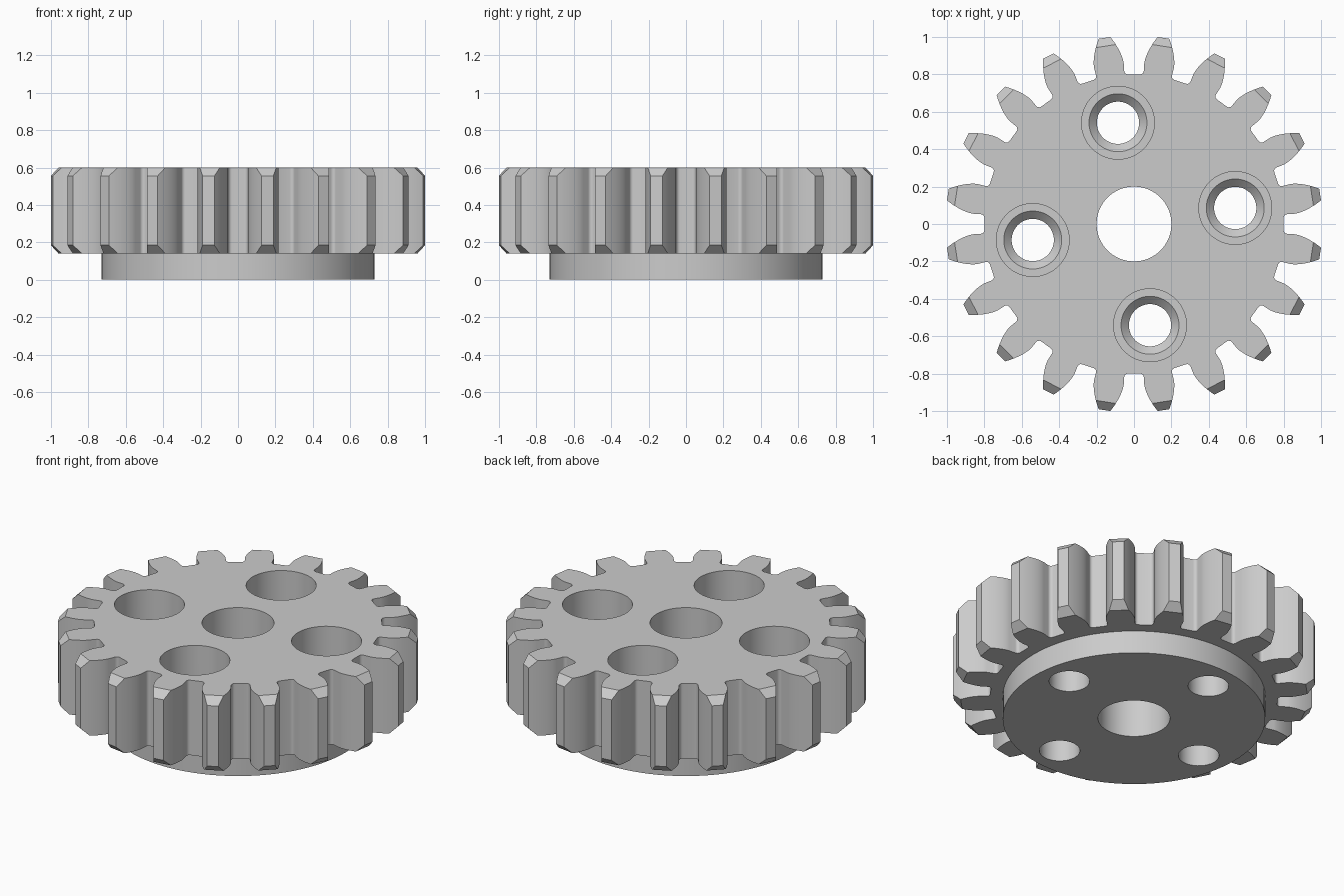
import bpy, bmesh, math
from math import pi, cos, sin, tan, acos, asin

TEETH = 20
TIP, PITCH, ROOT, FILLET = 1.008, 0.916, 0.80, 0.02
PRESSURE = math.radians(20)
Z_LOW, Z_TOP, CHAMFER = 0.14, 0.60, 0.045
STEP = 2 * pi / TEETH

if "Cube" in bpy.data.objects:
    bpy.data.objects.remove(bpy.data.objects["Cube"])

steel = bpy.data.materials.new("grey_steel")
steel.use_nodes = True
GREY = (0.6, 0.6, 0.6, 1)
steel.diffuse_color = GREY
steel.node_tree.nodes["Principled BSDF"].inputs["Base Color"].default_value = GREY


def make_object(name, bm):
    bmesh.ops.recalc_face_normals(bm, faces=bm.faces)
    mesh = bpy.data.meshes.new(name)
    bm.to_mesh(mesh)
    bm.free()
    mesh.materials.append(steel)
    obj = bpy.data.objects.new(name, mesh)
    bpy.context.collection.objects.link(obj)
    return obj


def stack(name, rings):
    """Solid made by bridging equal-length closed loops of points."""
    bm = bmesh.new()
    loops = [[bm.verts.new(p) for p in ring] for ring in rings]
    for a, b in zip(loops, loops[1:]):
        for i in range(len(a)):
            j = (i + 1) % len(a)
            bm.faces.new((a[i], a[j], b[j], b[i]))
    bm.faces.new(loops[0])
    bm.faces.new(loops[-1])
    return make_object(name, bm)


def turned(name, profile, sides, centre=(0, 0)):
    """Solid of revolution from (radius, height) pairs."""
    return stack(name, [[(centre[0] + r * cos(2 * pi * i / sides),
                          centre[1] + r * sin(2 * pi * i / sides), z)
                         for i in range(sides)] for r, z in profile])


def combine(target, tool, operation):
    mod = target.modifiers.new(operation, "BOOLEAN")
    mod.operation = operation
    mod.solver = "EXACT"
    mod.object = tool
    bpy.context.view_layer.objects.active = target
    bpy.ops.object.modifier_apply(modifier=mod.name)
    bpy.data.objects.remove(tool)


# Half a tooth as (radius, angle) from root fillet to tip: involute flank
base = PITCH * cos(PRESSURE)
half_base = pi / (2 * TEETH) + tan(PRESSURE) - PRESSURE
mid_r = ROOT + FILLET
mid_a = half_base + asin(FILLET / mid_r)
half = []
for i in range(6):
    a = mid_a + pi + (half_base + pi / 2 - mid_a) * i / 5
    x = mid_r * cos(mid_a) + FILLET * cos(a)
    y = mid_r * sin(mid_a) + FILLET * sin(a)
    half.append((math.hypot(x, y), math.atan2(y, x)))
for i in range(9):
    r = base + (TIP - base) * i / 8
    a = acos(min(1, base / r))
    half.append((r, half_base - (tan(a) - a)))
tooth = [(r, -a) for r, a in half] + half[::-1]

outline = [(r * cos(a + STEP * (k + 0.5)), r * sin(a + STEP * (k + 0.5)))
           for k in range(TEETH) for r, a in tooth]
gear = stack("gear_wheel", [[(x, y, z) for x, y in outline] for z in (Z_LOW, Z_TOP)])

# Flat chamfers on both ends of every tooth tip
grow, extra = 1 / cos(STEP / 2), 0.02
inner, outer = (TIP - CHAMFER - extra) * grow, (TIP + extra) * grow
drop = CHAMFER + extra
combine(gear, turned("chamfer_envelope", [
    (inner, Z_LOW - extra), (outer, Z_LOW + drop),
    (outer, Z_TOP - drop), (inner, Z_TOP + extra)], TEETH), "INTERSECT")

# Round hub below the toothed rim
combine(gear, turned("hub", [(0.73, 0), (0.73, 0.3)], 96), "UNION")

# Centre bore
combine(gear, turned("bore_cutter", [(0.2, -0.1), (0.2, 0.7)], 64), "DIFFERENCE")

# Four counterbored and countersunk bolt holes
FLOOR = 0.27
for k in range(4):
    a = STEP / 2 + k * pi / 2
    combine(gear, turned("bolt_hole_cutter", [
        (0.113, -0.1), (0.113, FLOOR - 0.042), (0.155, FLOOR),
        (0.195, FLOOR), (0.195, 0.7)], 48,
        (0.548 * cos(a), 0.548 * sin(a))), "DIFFERENCE")

bpy.ops.object.select_all(action="DESELECT")
gear.select_set(True)
bpy.context.view_layer.objects.active = gear
bpy.ops.object.shade_smooth_by_angle(angle=math.radians(25))
